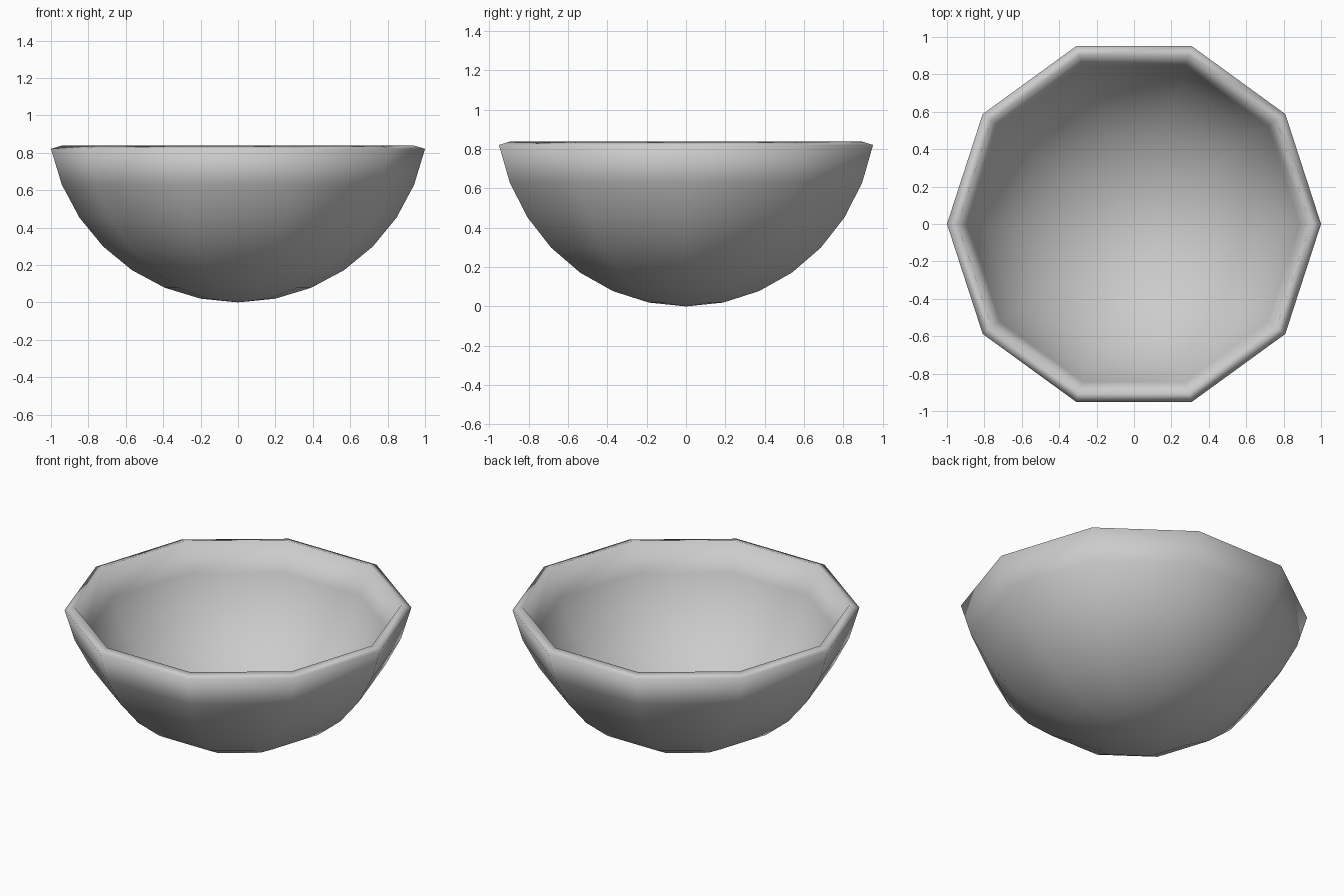
import bpy, bmesh
from math import sin, cos, pi

if "Cube" in bpy.data.objects:
    bpy.data.objects.remove(bpy.data.objects["Cube"])

SIDES = 10
STEP = pi / 16            # ring spacing of the spherical shell
R_OUT = 1 / sin(7 * STEP)
R_IN = R_OUT - 0.06


def arc(radius, first, last):
    return [(radius * sin(i * STEP), R_OUT - radius * cos(i * STEP)) for i in range(first, last + 1)]


# Profile: outer shell upwards, over the slanted rim, inner shell downwards
profile = arc(R_OUT, 1, 7) + [(0.942, 0.838)] + arc(R_IN, 1, 6)[::-1]

bm = bmesh.new()
rings = [[bm.verts.new((r * cos(2 * pi * k / SIDES), r * sin(2 * pi * k / SIDES), z))
          for k in range(SIDES)] for r, z in profile]
bottom = bm.verts.new((0, 0, 0))
inner_bottom = bm.verts.new((0, 0, R_OUT - R_IN))
for k in range(SIDES):
    n = (k + 1) % SIDES
    for a, b in zip(rings, rings[1:]):
        bm.faces.new((a[k], a[n], b[n], b[k]))
    bm.faces.new((bottom, rings[0][n], rings[0][k]))
    bm.faces.new((inner_bottom, rings[-1][k], rings[-1][n]))
bmesh.ops.recalc_face_normals(bm, faces=bm.faces)

# Smooth shading all over, including the rim
for f in bm.faces:
    f.smooth = True
mesh = bpy.data.meshes.new("bowl")
bm.to_mesh(mesh)
bm.free()
bowl = bpy.data.objects.new("bowl", mesh)
bpy.context.collection.objects.link(bowl)
